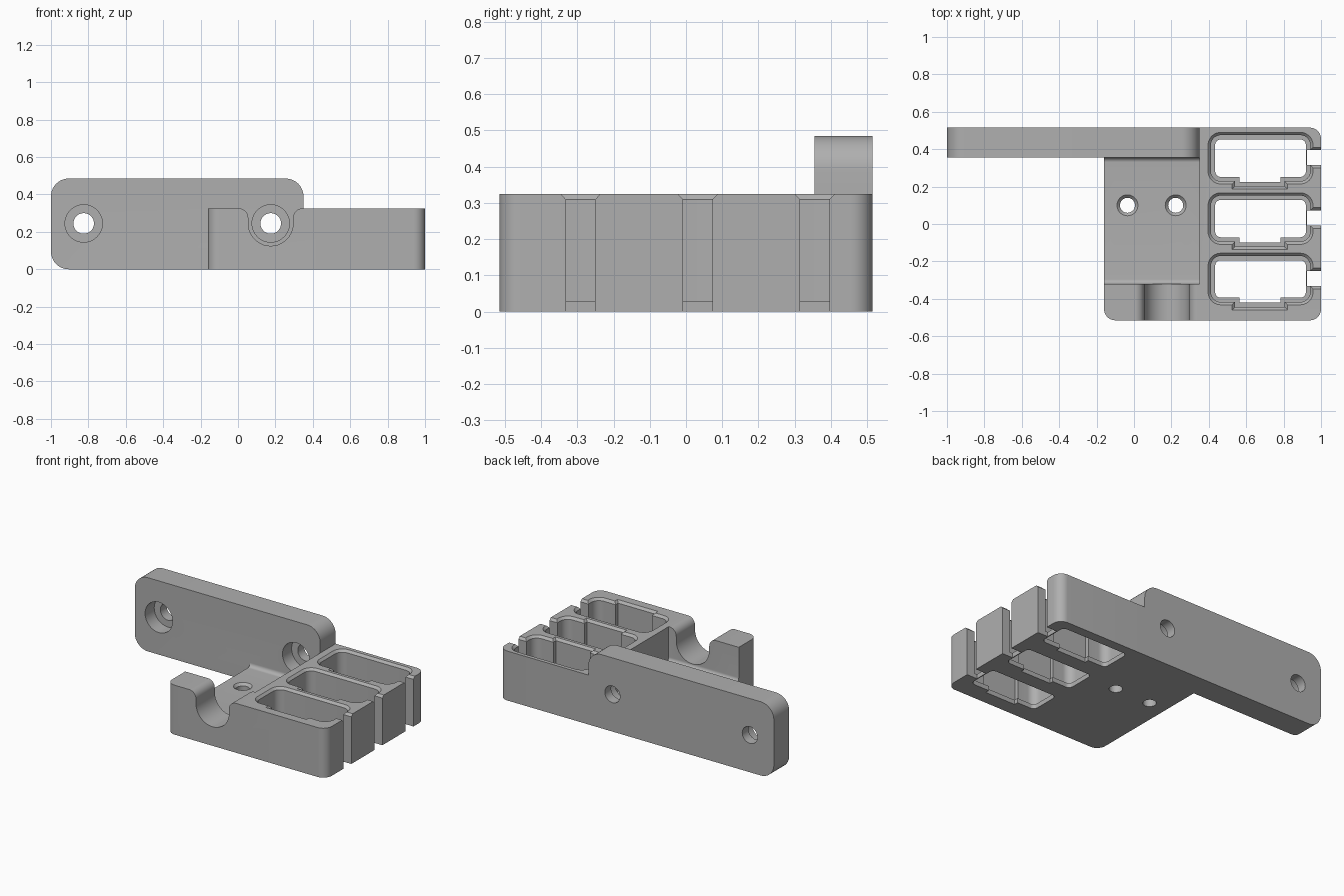
import bpy, bmesh, math
from mathutils import Vector

if "Cube" in bpy.data.objects:
    bpy.data.objects.remove(bpy.data.objects["Cube"])

grey = bpy.data.materials.new("plain grey")
grey.use_nodes = True
colour = (0.43, 0.43, 0.43, 1)
grey.diffuse_color = colour
grey.node_tree.nodes["Principled BSDF"].inputs["Base Color"].default_value = colour


def rounded(corners, steps=10):
    """Polygon from (a, b, radius) corners with each corner filleted."""
    out = []
    n = len(corners)
    for i, (a, b, r) in enumerate(corners):
        p = Vector((a, b))
        if r <= 0:
            out.append(p)
            continue
        u = (Vector(corners[i - 1][:2]) - p).normalized()
        v = (Vector(corners[(i + 1) % n][:2]) - p).normalized()
        half = u.angle(v) / 2
        mid = p + (u + v).normalized() * r / math.sin(half)
        start = p + u * r / math.tan(half) - mid
        end = p + v * r / math.tan(half) - mid
        sweep = math.pi - 2 * half
        for k in range(steps + 1):
            t = k / steps
            d = start * math.sin((1 - t) * sweep) + end * math.sin(t * sweep)
            out.append(mid + d / math.sin(sweep))
    return out


def circle(a, b, r, n=48):
    return [Vector((a + r * math.cos(math.tau * i / n), b + r * math.sin(math.tau * i / n)))
            for i in range(n)]


def loft(name, axis, sections):
    """Solid through (outline, level) sections stacked along an axis."""
    place = {"x": lambda p, h: (h, p.x, p.y),
             "y": lambda p, h: (p.x, h, p.y),
             "z": lambda p, h: (p.x, p.y, h)}[axis]
    bm = bmesh.new()
    rings = [[bm.verts.new(place(p, h)) for p in pts] for pts, h in sections]
    bm.faces.new(rings[0])
    bm.faces.new(rings[-1])
    for low, high in zip(rings, rings[1:]):
        for i in range(len(low)):
            bm.faces.new((low[i - 1], low[i], high[i], high[i - 1]))
    bmesh.ops.recalc_face_normals(bm, faces=bm.faces)
    mesh = bpy.data.meshes.new(name)
    bm.to_mesh(mesh)
    bm.free()
    mesh.materials.append(grey)
    obj = bpy.data.objects.new(name, mesh)
    bpy.context.collection.objects.link(obj)
    return obj


def prism(name, axis, pts, lo, hi):
    return loft(name, axis, [(pts, lo), (pts, hi)])


def combine(target, tool, operation="DIFFERENCE"):
    mod = target.modifiers.new("join", "BOOLEAN")
    mod.operation = operation
    mod.solver = "EXACT"
    mod.object = tool
    bpy.context.view_layer.objects.active = target
    bpy.ops.object.modifier_apply(modifier=mod.name)
    bpy.data.objects.remove(tool)


FRONT, BACK, TOP, FLOOR = -0.515, 0.515, 0.325, 0.1
PLATE_FRONT = 0.355

# Main block with rounded upright corners
body = prism("holder_bracket", "z", rounded([
    (-0.16, FRONT, 0.06), (1, FRONT, 0.06), (1, BACK, 0.06), (-0.16, BACK, 0)]), 0, TOP)

# Recess between the front wall and the mounting plate
combine(body, prism("recess_cutter", "x", rounded([
    (-0.32, 0.4, 0), (-0.32, FLOOR, 0.025),
    (PLATE_FRONT, FLOOR, 0.025), (PLATE_FRONT, 0.4, 0)]), -0.3, 0.35))

# U-shaped notch in the front wall, with flared lips
lip = TOP + 0.0005
combine(body, prism("notch_cutter", "y", rounded([
    (-0.02, 0.4, 0), (-0.02, lip, 0), (0.055, lip, 0.05), (0.055, 0.125, 0.1199),
    (0.295, 0.125, 0.1199), (0.295, lip, 0.05), (0.37, lip, 0), (0.37, 0.4, 0)]), -0.6, -0.31))

# Screw holes in the recess floor
for x in (-0.035, 0.223):
    wide, narrow = circle(x, 0.1, 0.056), circle(x, 0.1, 0.04)
    combine(body, loft("floor_hole_cutter", "z", [
        (narrow, -0.1), (narrow, FLOOR - 0.016), (wide, FLOOR), (wide, 0.2)]))


def pocket(y, d):
    """Pocket outline with a shallow tab, inset by d."""
    left, right, tab_l, tab_r = 0.396 + d, 0.957 - d, 0.525 + d, 0.82 - d
    back, front, tab = y + 0.49 - d, y + 0.214 + d, y + 0.187 + d
    r = 0.068 - d
    return rounded([(left, back, r), (left, front, r), (tab_l, front, 0), (tab_l, tab, 0),
                    (tab_r, tab, 0), (tab_r, front, 0), (right, front, r), (right, back, r)])


def slit(y, d):
    lo, hi = y + 0.3 + d, y + 0.41 - d
    return [Vector(p) for p in ((0.925, lo), (1.1, lo), (1.1, hi), (0.925, hi))]


# Three pockets with a bottom ledge, chamfered rim and side slit
for y in (0, -0.323, -0.646):
    combine(body, prism("opening_cutter", "z", pocket(y, 0.038), -0.1, 0.1))
    combine(body, loft("pocket_cutter", "z", [
        (pocket(y, 0.015), 0.03), (pocket(y, 0.015), TOP - 0.015), (pocket(y, -0.01), TOP + 0.01)]))
    combine(body, loft("slit_cutter", "z", [
        (slit(y, 0.0145), -0.1), (slit(y, 0.0145), TOP - 0.015), (slit(y, -0.01), TOP + 0.01)]))

# Mounting plate along the back
plate = prism("mounting_plate", "y", rounded([
    (-1, 0, 0.095), (0.35, 0, 0), (0.35, 0.485, 0.095), (-1, 0.485, 0.095)]), PLATE_FRONT, BACK)
combine(body, plate, "UNION")

# Counterbored holes through the plate
for x in (-0.825, 0.175):
    combine(body, prism("bore_cutter", "y", circle(x, 0.245, 0.055), 0.3, 0.6))
    combine(body, prism("counterbore_cutter", "y", circle(x, 0.245, 0.1), 0.3, PLATE_FRONT + 0.095))

# Smooth curved walls, sharp edges kept
bpy.ops.object.select_all(action="DESELECT")
body.select_set(True)
bpy.context.view_layer.objects.active = body
bpy.ops.object.shade_smooth_by_angle(angle=math.radians(25))
